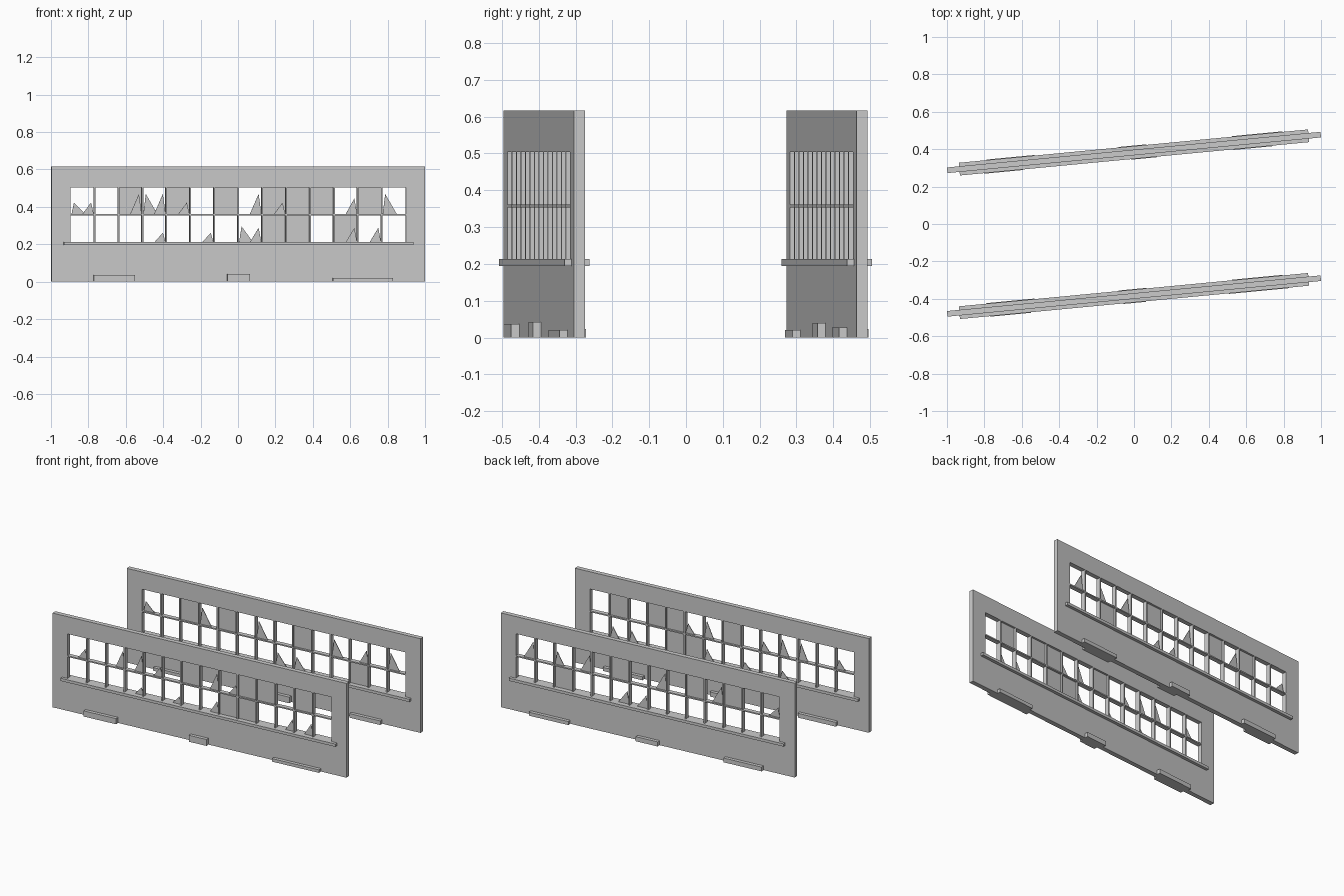
import bpy, bmesh, math
from mathutils import Matrix

if "Cube" in bpy.data.objects:
    bpy.data.objects.remove(bpy.data.objects["Cube"])

ANGLE = math.radians(5.45)
HEIGHT, HALF_LEN, HALF_THICK = 0.617, 1.003, 0.015
WIN_X, WIN_BOTTOM, WIN_MID, WIN_TOP = 0.9, 0.207, 0.357, 0.504
COLS = 14
PITCH = 2 * WIN_X / COLS
CELL = WIN_TOP - WIN_MID
TALL, SHORT = 0.76, 0.45

grey = bpy.data.materials.new("concrete_grey")
grey.diffuse_color = (0.6, 0.6, 0.6, 1)
grey.use_nodes = True
grey.node_tree.nodes["Principled BSDF"].inputs["Base Color"].default_value = grey.diffuse_color


def finish(bm, name, y):
    """Turn a bmesh in wall coordinates into an object placed on its wall line."""
    bmesh.ops.recalc_face_normals(bm, faces=bm.faces)
    me = bpy.data.meshes.new(name)
    bm.to_mesh(me)
    bm.free()
    me.materials.append(grey)
    ob = bpy.data.objects.new(name, me)
    ob.location.y = y
    ob.rotation_euler.z = ANGLE
    bpy.context.collection.objects.link(ob)


def box(bm, x0, x1, y0, y1, z0, z1):
    m = Matrix.Translation(((x0 + x1) / 2, (y0 + y1) / 2, (z0 + z1) / 2))
    bmesh.ops.create_cube(bm, size=1, matrix=m @ Matrix.Diagonal((x1 - x0, y1 - y0, z1 - z0, 1)))


def thicken(bm, faces, depth):
    ext = bmesh.ops.extrude_face_region(bm, geom=faces)
    new = [v for v in ext["geom"] if isinstance(v, bmesh.types.BMVert)]
    bmesh.ops.translate(bm, verts=new, vec=(0, depth, 0))


def plate(bm, pts, half=0.002):
    """Thin upright plate with the outline pts (x, z)."""
    thicken(bm, [bm.faces.new([bm.verts.new((x, -half, z)) for x, z in pts])], 2 * half)


def rect(x0, x1, z0, z1):
    return [(x0, z0), (x1, z0), (x1, z1), (x0, z1)]


def wall_panel(y):
    # slab with a long window opening
    bm = bmesh.new()
    loops = [rect(-HALF_LEN, HALF_LEN, 0, HEIGHT), rect(-WIN_X, WIN_X, WIN_BOTTOM, WIN_TOP)]
    o, i = [[bm.verts.new((x, -HALF_THICK, z)) for x, z in lp] for lp in loops]
    faces = [bm.faces.new((o[k], o[k - 1], i[k - 1], i[k])) for k in range(4)]
    thicken(bm, faces, 2 * HALF_THICK)
    finish(bm, "wall_panel", y)


def window_bars(y):
    bm = bmesh.new()
    for k in range(1, COLS):
        x = -WIN_X + k * PITCH
        box(bm, x - 0.004, x + 0.004, -0.015, 0.015, WIN_BOTTOM, WIN_TOP)
    box(bm, -WIN_X, WIN_X, -0.0145, 0.0145, WIN_MID - 0.004, WIN_MID + 0.004)
    finish(bm, "window_bars", y)


def window_sill(y):
    bm = bmesh.new()
    box(bm, -0.938, 0.938, -0.034, 0.034, 0.195, 0.213)
    finish(bm, "window_sill", y)


def cell_corner(col, row):
    return -WIN_X + col * PITCH, WIN_MID if row else WIN_BOTTOM


def whole_glass(y, upper, lower):
    bm = bmesh.new()
    for row, cols in ((1, upper), (0, lower)):
        for c in cols:
            x, z = cell_corner(c, row)
            plate(bm, rect(x, x + PITCH, z, z + CELL))
    finish(bm, "whole_glass", y)


def broken_glass(y, row, cols, height, right):
    # triangular shard left standing against one side of a pane
    bm = bmesh.new()
    left, peak, end = (0.48, 0.86, 0.98) if right else (0.04, 0.15, 0.65)
    for c in cols:
        x, z = cell_corner(c, row)
        plate(bm, [(x + left * PITCH, z), (x + end * PITCH, z), (x + peak * PITCH, z + height * CELL)])
    finish(bm, "broken_glass", y)


def rubble(y, side, x0, x1, h):
    # low block lying against the wall foot
    bm = bmesh.new()
    y0, y1 = sorted((side * 0.01, side * 0.037))
    box(bm, x0, x1, y0, y1, 0, h)
    finish(bm, "rubble_block", y)


FRONT, BACK = -0.385, 0.3825
for y in (FRONT, BACK):
    wall_panel(y)
    window_bars(y)
    window_sill(y)

# glass of the front wall
whole_glass(FRONT, (6, 9, 10, 12), (8, 9))
broken_glass(FRONT, 1, (2, 3, 7), TALL, True)
broken_glass(FRONT, 1, (0, 4, 8), SHORT, True)
broken_glass(FRONT, 0, (7, 11, 12), 0.55, True)
broken_glass(FRONT, 0, (3, 5), 0.37, True)

# glass of the back wall
whole_glass(BACK, (2, 4, 8), (11,))
broken_glass(BACK, 1, (3, 6, 10, 13), TALL, False)
broken_glass(BACK, 1, (0,), SHORT, False)
broken_glass(BACK, 0, (7, 8), 0.6, False)
broken_glass(BACK, 1, (11,), 0.6, True)

# rubble at the foot of both walls
rubble(FRONT, -1, -0.778, -0.557, 0.037)
rubble(FRONT, -1, -0.06, 0.06, 0.042)
rubble(FRONT, -1, 0.507, 0.828, 0.02)
rubble(BACK, -1, -0.81, -0.60, 0.02)
rubble(BACK, -1, -0.02, 0.12, 0.04)
rubble(BACK, -1, 0.53, 0.74, 0.027)
for y in (FRONT, BACK):
    rubble(y, 1, -0.79, -0.53, 0.028)
    rubble(y, 1, -0.08, 0.07, 0.03)
    rubble(y, 1, 0.53, 0.80, 0.023)
